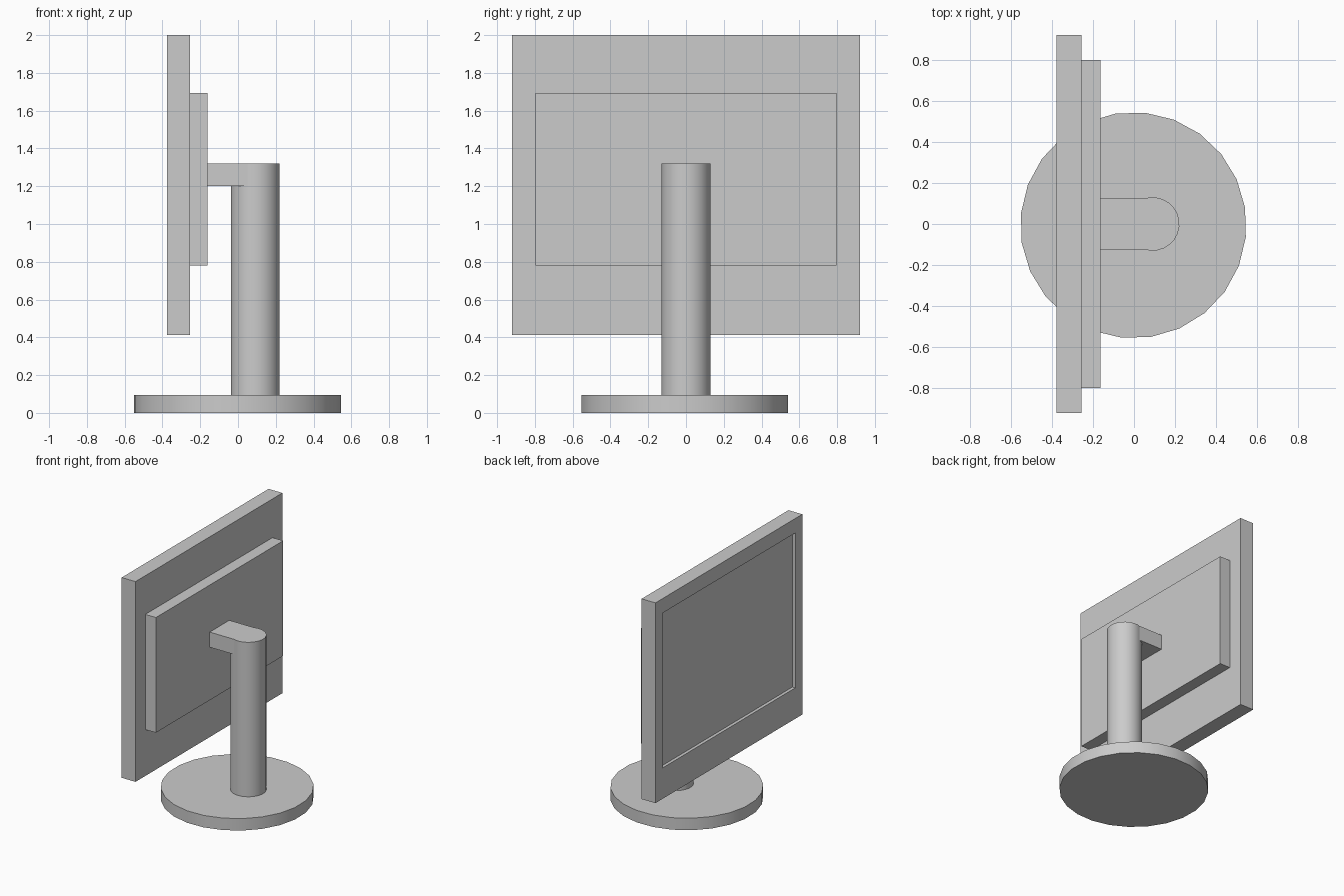
import bpy
import bmesh
import math

cube = bpy.data.objects.get("Cube")
if cube:
    bpy.data.objects.remove(cube, do_unlink=True)

grey = bpy.data.materials.new("plain_grey")
grey.use_nodes = True
grey.diffuse_color = (0.6, 0.6, 0.6, 1)
grey.node_tree.nodes["Principled BSDF"].inputs["Base Color"].default_value = (0.6, 0.6, 0.6, 1)


def box(name, x, y, z):
    """Box from (low, high) ranges on each axis."""
    bm = bmesh.new()
    bmesh.ops.create_cube(bm, size=1)
    for v in bm.verts:
        v.co = [a + (b - a) * (c + 0.5) for (a, b), c in zip((x, y, z), v.co)]
    mesh = bpy.data.meshes.new(name)
    bm.to_mesh(mesh)
    bm.free()
    mesh.materials.append(grey)
    obj = bpy.data.objects.new(name, mesh)
    bpy.context.collection.objects.link(obj)
    return obj


def disc(name, radius, x, y, low, high):
    """Upright cylinder, its facets turned slightly off the axes."""
    bpy.ops.mesh.primitive_cylinder_add(
        vertices=24, radius=radius, depth=high - low,
        location=(x, y, (low + high) / 2), rotation=(0, 0, math.radians(9)))
    obj = bpy.context.object
    obj.name = name
    obj.data.materials.append(grey)
    return obj


def smooth(obj):
    bpy.ops.object.select_all(action='DESELECT')
    obj.select_set(True)
    bpy.context.view_layer.objects.active = obj
    bpy.ops.object.shade_smooth_by_angle(angle=math.radians(30))


# Round foot
smooth(disc("base", 0.55, -0.003, -0.006, 0, 0.095))

# Column with its arm merged in flush at the top
column = disc("column", 0.13, 0.091, 0, 0.095, 1.32)
arm = box("arm", (-0.162, 0.05), (-0.123, 0.123), (1.2, 1.32))
union = column.modifiers.new("join_arm", 'BOOLEAN')
union.operation = 'UNION'
union.solver = 'EXACT'
union.object = arm
bpy.context.view_layer.objects.active = column
bpy.ops.object.modifier_apply(modifier=union.name)
bpy.data.objects.remove(arm, do_unlink=True)
smooth(column)

# Rear housing
box("rear_housing", (-0.255, -0.162), (-0.797, 0.797), (0.78, 1.693))

# Display panel with a recessed screen on its -x face
panel = box("display_panel", (-0.376, -0.255), (-0.92, 0.92), (0.412, 2))
bm = bmesh.new()
bm.from_mesh(panel.data)
bm.faces.ensure_lookup_table()
screen = min(bm.faces, key=lambda f: f.calc_center_median().x)
bmesh.ops.inset_individual(bm, faces=[screen], thickness=0.09)
for v in screen.verts:
    v.co.y = math.copysign(0.832, v.co.y)
    v.co.z = 1.885 if v.co.z > 1 else 0.657
bmesh.ops.inset_individual(bm, faces=[screen], thickness=0)
for v in screen.verts:
    v.co.x += 0.025
bmesh.ops.recalc_face_normals(bm, faces=bm.faces)
bm.to_mesh(panel.data)
bm.free()
